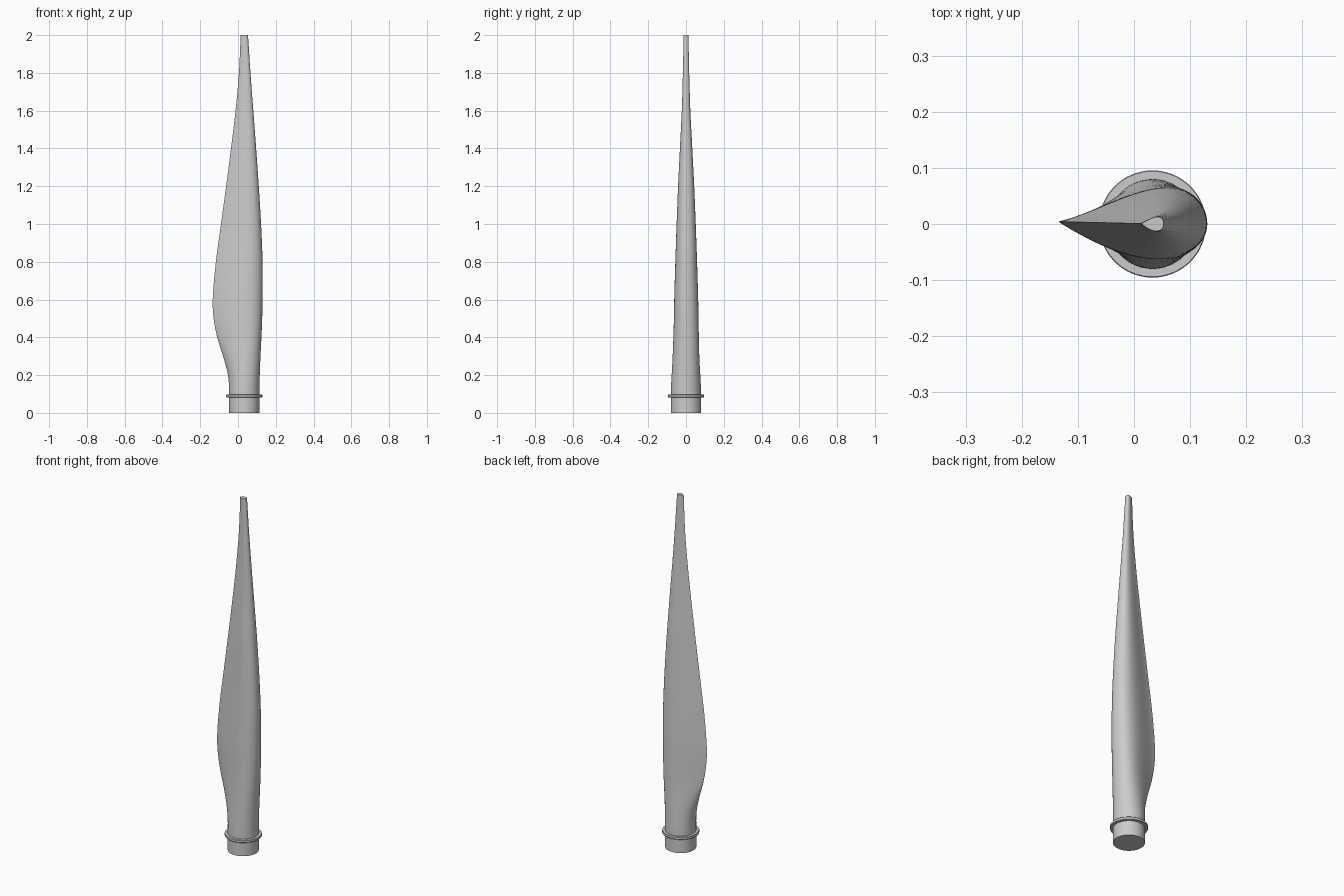
import bpy, bmesh, math

if "Cube" in bpy.data.objects:
    bpy.data.objects.remove(bpy.data.objects["Cube"])

CX = 0.033   # root centre in x
SIDES = 64

# Stations: z, left edge x, right edge x, half thickness, airfoil blend (0 = circle)
STATIONS = [
    (0.00, -0.047, 0.113, 0.080, 0.0),
    (0.10, -0.047, 0.113, 0.080, 0.0),
    (0.20, -0.053, 0.115, 0.077, 0.12),
    (0.30, -0.079, 0.119, 0.073, 0.45),
    (0.40, -0.110, 0.124, 0.069, 0.80),
    (0.50, -0.129, 0.128, 0.066, 0.95),
    (0.60, -0.134, 0.130, 0.064, 1.0),
    (0.80, -0.117, 0.130, 0.058, 1.0),
    (1.00, -0.090, 0.122, 0.051, 1.0),
    (1.20, -0.063, 0.110, 0.043, 1.0),
    (1.40, -0.037, 0.096, 0.033, 1.0),
    (1.60, -0.013, 0.081, 0.023, 0.95),
    (1.80, 0.005, 0.066, 0.017, 0.9),
    (2.00, 0.014, 0.053, 0.013, 0.8),
]


def station(z):
    """Smooth cubic interpolation between stations."""
    n = len(STATIONS)
    i = max(k for k in range(n - 1) if STATIONS[k][0] <= z)
    a, b = STATIONS[i], STATIONS[i + 1]
    h = b[0] - a[0]
    t = (z - a[0]) / h

    def slope(k, c):
        lo, hi = STATIONS[max(k - 1, 0)], STATIONS[min(k + 1, n - 1)]
        return (hi[c] - lo[c]) / (hi[0] - lo[0]) if k > 1 else 0.0

    return [(2*t**3 - 3*t**2 + 1) * a[c] + (t**3 - 2*t**2 + t) * h * slope(i, c)
            + (3*t**2 - 2*t**3) * b[c] + (t**3 - t**2) * h * slope(i + 1, c)
            for c in range(1, 5)]


def section(z):
    """Closed ring going from a circle to a teardrop airfoil."""
    left, right, thick, w = station(z)
    pts = []
    for k in range(SIDES):
        ang = 2 * math.pi * k / SIDES
        u, s = (1 + math.cos(ang)) / 2, math.sin(ang)
        p = 1.0 if s > 0 else 0.55            # upper side slightly hollow
        um = (p + 0.5) / (p + 1)
        peak = 2 * math.sqrt(um * (1 - um)) * um ** p
        foil = s * (0.94 * u ** p / peak + 0.06)
        y = thick * (s * (1 - w) + foil * w) + 0.004 * w * (1 - u) * thick / 0.06
        pts.append((left + (right - left) * u, y, z))
    return pts


def finish(bm, name):
    bmesh.ops.recalc_face_normals(bm, faces=bm.faces)
    mesh = bpy.data.meshes.new(name)
    bm.to_mesh(mesh)
    bm.free()
    ob = bpy.data.objects.new(name, mesh)
    bpy.context.collection.objects.link(ob)
    bpy.ops.object.select_all(action='DESELECT')
    ob.select_set(True)
    bpy.context.view_layer.objects.active = ob
    bpy.ops.object.shade_smooth_by_angle(angle=math.radians(35))
    return ob


# Blade with its round root
bm = bmesh.new()
levels = [0.0, 0.08] + [0.1 + 1.9 * i / 76 for i in range(77)]
levels[-1] = 2.0
rings = [[bm.verts.new(p) for p in section(z)] for z in levels]
for a, b in zip(rings, rings[1:]):
    for k in range(SIDES):
        j = (k + 1) % SIDES
        bm.faces.new((a[k], a[j], b[j], b[k]))
bm.faces.new(rings[0])
bm.faces.new(rings[-1])
finish(bm, "blade")

# Thin collar around the root
bm = bmesh.new()
profile = [(0.079, 0.082), (0.094, 0.082), (0.0955, 0.084),
           (0.0955, 0.095), (0.094, 0.097), (0.079, 0.097)]
loops = []
for k in range(SIDES):
    c, s = math.cos(2*math.pi*k/SIDES), math.sin(2*math.pi*k/SIDES)
    loops.append([bm.verts.new((CX + r*c, r*s, z)) for r, z in profile])
for k in range(SIDES):
    a, b = loops[k], loops[(k + 1) % SIDES]
    for i in range(len(profile)):
        j = (i + 1) % len(profile)
        bm.faces.new((a[i], b[i], b[j], a[j]))
finish(bm, "root_collar")
